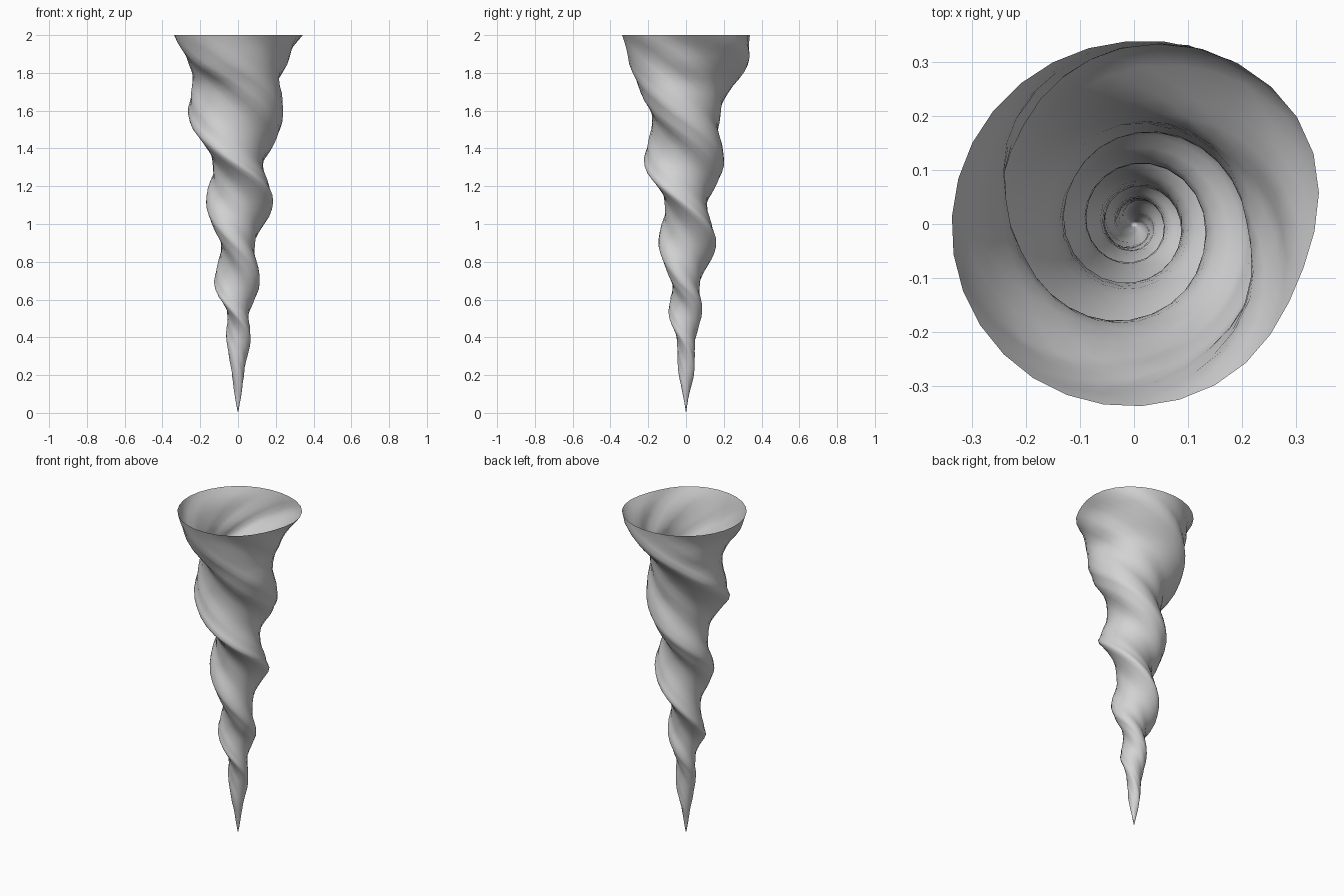
import bpy, bmesh
from math import sin, cos, pi

cube = bpy.data.objects.get("Cube")
if cube:
    bpy.data.objects.remove(cube, do_unlink=True)

HEIGHT, RINGS, SIDES = 2.0, 52, 30

# Profile keys: height, quarter turns of twist, long and short radius
KEYS = [
    (0.00, -2.2, 0.000, 0.000),
    (0.20, -1.0, 0.039, 0.032),
    (0.37, 0.0, 0.060, 0.048),
    (0.52, 1.05, 0.085, 0.056),
    (0.68, 2.08, 0.117, 0.073),
    (0.90, 3.08, 0.149, 0.090),
    (1.12, 4.08, 0.172, 0.114),
    (1.33, 5.08, 0.206, 0.134),
    (1.57, 6.03, 0.241, 0.182),
    (1.75, 6.65, 0.272, 0.207),
    (1.85, 7.0, 0.304, 0.262),
    (1.92, 7.2, 0.323, 0.292),
    (2.00, 7.5, 0.342, 0.335),
]


def profile(z):
    """Interpolate twist and radii at a height."""
    for lo, hi in zip(KEYS, KEYS[1:]):
        if z <= hi[0] + 1e-6:
            t = (z - lo[0]) / (hi[0] - lo[0])
            return [p + (q - p) * t for p, q in zip(lo[1:], hi[1:])]


def section_point(z, i):
    """Point on the twisted, fluted oval section with one stronger lobe."""
    turns, long_r, short_r = profile(z)
    a = 2 * pi * i / SIDES
    fade = min(1.0, (HEIGHT - z) / 0.15)
    flute = 1 + fade * (0.02 * cos(5 * a + 1.0) + 0.015 * cos(8 * a + 0.5))
    flute += 0.06 * max(0, cos(a + 0.25)) ** 4 - 0.05 * max(0, cos(a + 1.1)) ** 8
    bend = 0.04 * z * fade * long_r * cos(a) ** 2
    u = long_r * (cos(a) * flute + 0.01 * fade)
    v = short_r * sin(a) * flute + bend
    t = -turns * pi / 2
    return (u * cos(t) - v * sin(t), u * sin(t) + v * cos(t), z)


# Horn shell: pointed at the bottom, open at the top
bm = bmesh.new()
tip = bm.verts.new((0, 0, 0))
rings = [[bm.verts.new(section_point(HEIGHT * r / RINGS, i)) for i in range(SIDES)]
         for r in range(1, RINGS + 1)]
for i in range(SIDES):
    j = (i + 1) % SIDES
    bm.faces.new((tip, rings[0][j], rings[0][i]))
    for low, high in zip(rings, rings[1:]):
        bm.faces.new((low[i], low[j], high[j], high[i]))
for face in bm.faces:
    face.smooth = True

mesh = bpy.data.meshes.new("twisted_horn")
bm.to_mesh(mesh)
bm.free()
horn = bpy.data.objects.new("twisted_horn", mesh)
bpy.context.collection.objects.link(horn)

# Plain pale grey surface
grey = bpy.data.materials.new("pale_grey")
grey.use_nodes = True
colour = (0.65, 0.65, 0.65, 1)
grey.diffuse_color = colour
grey.node_tree.nodes["Principled BSDF"].inputs["Base Color"].default_value = colour
mesh.materials.append(grey)
